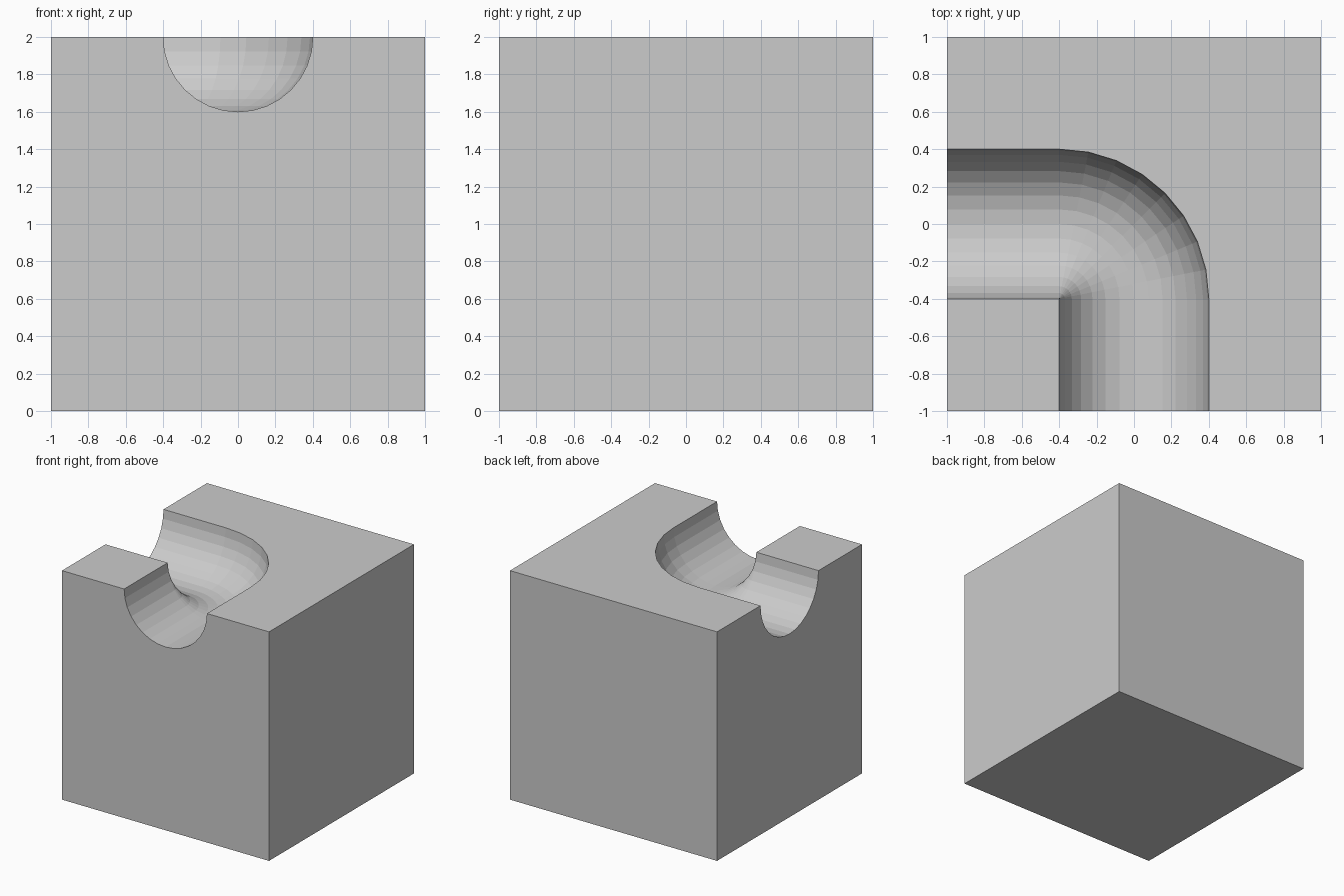
import bpy, bmesh
from math import sin, cos, pi

if "Cube" in bpy.data.objects:
    bpy.data.objects.remove(bpy.data.objects["Cube"])

R = 0.4          # groove radius, also the bend radius
SIDES = 16       # facets across the half-round groove
BEND = 8         # facets along the bend

bm = bmesh.new()


def face(points):
    bm.faces.new([bm.verts.new(p) for p in points])


def section(cx, cy, dx, dy):
    """Half circle hanging from the top, running from inner to outer edge."""
    pts = []
    for i in range(SIDES + 1):
        a = pi * i / SIDES
        s = -R * cos(a)
        pts.append((cx + s * dx, cy + s * dy, 2 - R * sin(a)))
    return pts


# Groove sections: left opening, quarter bend, front opening
rings = [section(-1, 0, 0, 1)]
for k in range(BEND + 1):
    a = pi / 2 * (1 - k / BEND)
    rings.append(section(-R + R * cos(a), -R + R * sin(a), cos(a), sin(a)))
rings.append(section(0, -1, 1, 0))

# Groove surface
for r0, r1 in zip(rings, rings[1:]):
    for i in range(SIDES):
        face([r0[i], r0[i + 1], r1[i + 1], r1[i]])

# Top: small inner square and the outer area
face([(-1, -1, 2), rings[0][0], rings[1][0], rings[-1][0]])
face([r[-1] for r in rings] + [(1, -1, 2), (1, 1, 2), (-1, 1, 2)])

# Walls cut by the groove: left and front
face([(-1, -1, 0), (-1, -1, 2)] + rings[0] + [(-1, 1, 2), (-1, 1, 0)])
face([(-1, -1, 0), (-1, -1, 2)] + rings[-1] + [(1, -1, 2), (1, -1, 0)])

# Plain walls and base
face([(1, -1, 0), (1, 1, 0), (1, 1, 2), (1, -1, 2)])
face([(-1, 1, 0), (1, 1, 0), (1, 1, 2), (-1, 1, 2)])
face([(-1, -1, 0), (1, -1, 0), (1, 1, 0), (-1, 1, 0)])

bmesh.ops.remove_doubles(bm, verts=bm.verts[:], dist=1e-4)
bmesh.ops.recalc_face_normals(bm, faces=bm.faces[:])

mesh = bpy.data.meshes.new("grooved_block")
bm.to_mesh(mesh)
bm.free()
block = bpy.data.objects.new("grooved_block", mesh)
bpy.context.collection.objects.link(block)
